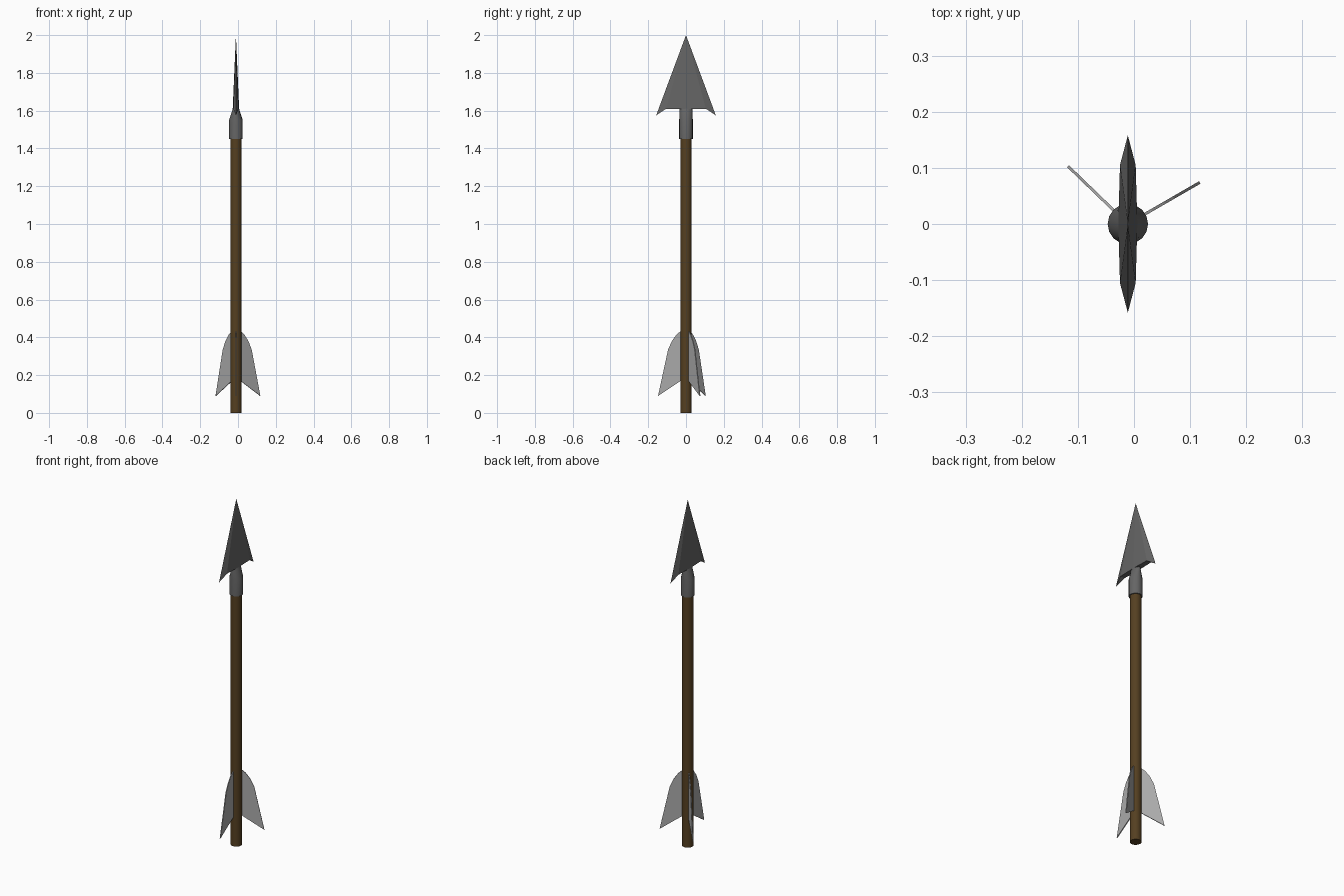
import bpy, bmesh, math
from mathutils import Matrix, Vector

if "Cube" in bpy.data.objects:
    bpy.data.objects.remove(bpy.data.objects["Cube"])

CX = -0.011  # arrow axis


def material(name, rgb):
    m = bpy.data.materials.new(name)
    m.diffuse_color = (*rgb, 1)
    m.use_nodes = True
    m.node_tree.nodes["Principled BSDF"].inputs["Base Color"].default_value = m.diffuse_color
    return m


WOOD = material("wood", (0.09, 0.05, 0.015))
STEEL = material("steel", (0.13, 0.13, 0.13))
FEATHER = material("feather", (0.4, 0.4, 0.4))


def finish(name, bm, mat, smooth=False):
    bmesh.ops.recalc_face_normals(bm, faces=bm.faces)
    me = bpy.data.meshes.new(name)
    bm.to_mesh(me)
    bm.free()
    ob = bpy.data.objects.new(name, me)
    bpy.context.collection.objects.link(ob)
    ob.location.x = CX
    me.materials.append(mat)
    if smooth:
        bpy.ops.object.select_all(action='DESELECT')
        ob.select_set(True)
        bpy.context.view_layer.objects.active = ob
        bpy.ops.object.shade_smooth_by_angle(angle=math.radians(30))
    return ob


def loft(name, rings, mat, n=16):
    """Closed tube through elliptical rings (z, rx, ry)."""
    bm = bmesh.new()
    loops = [[bm.verts.new((rx * math.cos(2 * math.pi * i / n),
                            ry * math.sin(2 * math.pi * i / n), z))
              for i in range(n)] for z, rx, ry in rings]
    for a, b in zip(loops, loops[1:]):
        for i in range(n):
            j = (i + 1) % n
            bm.faces.new((a[i], a[j], b[j], b[i]))
    bm.faces.new(loops[0][::-1])
    bm.faces.new(loops[-1])
    return finish(name, bm, mat, True)


# Wooden shaft and the metal socket that flattens into the blade
loft("shaft", [(0, 0.03, 0.03), (1.46, 0.03, 0.03)], WOOD)
loft("socket", [(1.45, 0.036, 0.036), (1.55, 0.036, 0.036),
                (1.60, 0.02, 0.034), (1.63, 0.012, 0.031)], STEEL)

# Barbed blade: sharp outer edge, ridged faces fanning from the tip
bm = bmesh.new()
tip = bm.verts.new((0, 0, 2))
ridge = {s: bm.verts.new((s * 0.017, 0, 1.61)) for s in (-1, 1)}
for side in (-1, 1):
    barb = bm.verts.new((0, side * 0.158, 1.575))
    notch = {s: bm.verts.new((s * 0.014, side * 0.105, 1.61)) for s in (-1, 1)}
    for s in (-1, 1):
        bm.faces.new((tip, notch[s], barb))
        bm.faces.new((tip, ridge[s], notch[s]))
    bm.faces.new((barb, notch[-1], notch[1]))
    bm.faces.new((notch[-1], ridge[-1], ridge[1], notch[1]))
finish("blade", bm, STEEL)

# Three swept feathers
PROFILE = [(0.02, 0.44), (0.05, 0.415), (0.075, 0.38), (0.095, 0.335),
           (0.148, 0.09), (0.02, 0.175)]
for k, angle in enumerate((30, 136, 270)):
    bm = bmesh.new()
    face = bm.faces.new([bm.verts.new((r, -0.0025, z)) for r, z in PROFILE])
    out = bmesh.ops.extrude_face_region(bm, geom=[face])
    bmesh.ops.translate(bm, vec=Vector((0, 0.005, 0)),
                        verts=[v for v in out["geom"] if isinstance(v, bmesh.types.BMVert)])
    bm.transform(Matrix.Rotation(math.radians(angle), 4, 'Z'))
    finish(f"feather_{k + 1}", bm, FEATHER)
